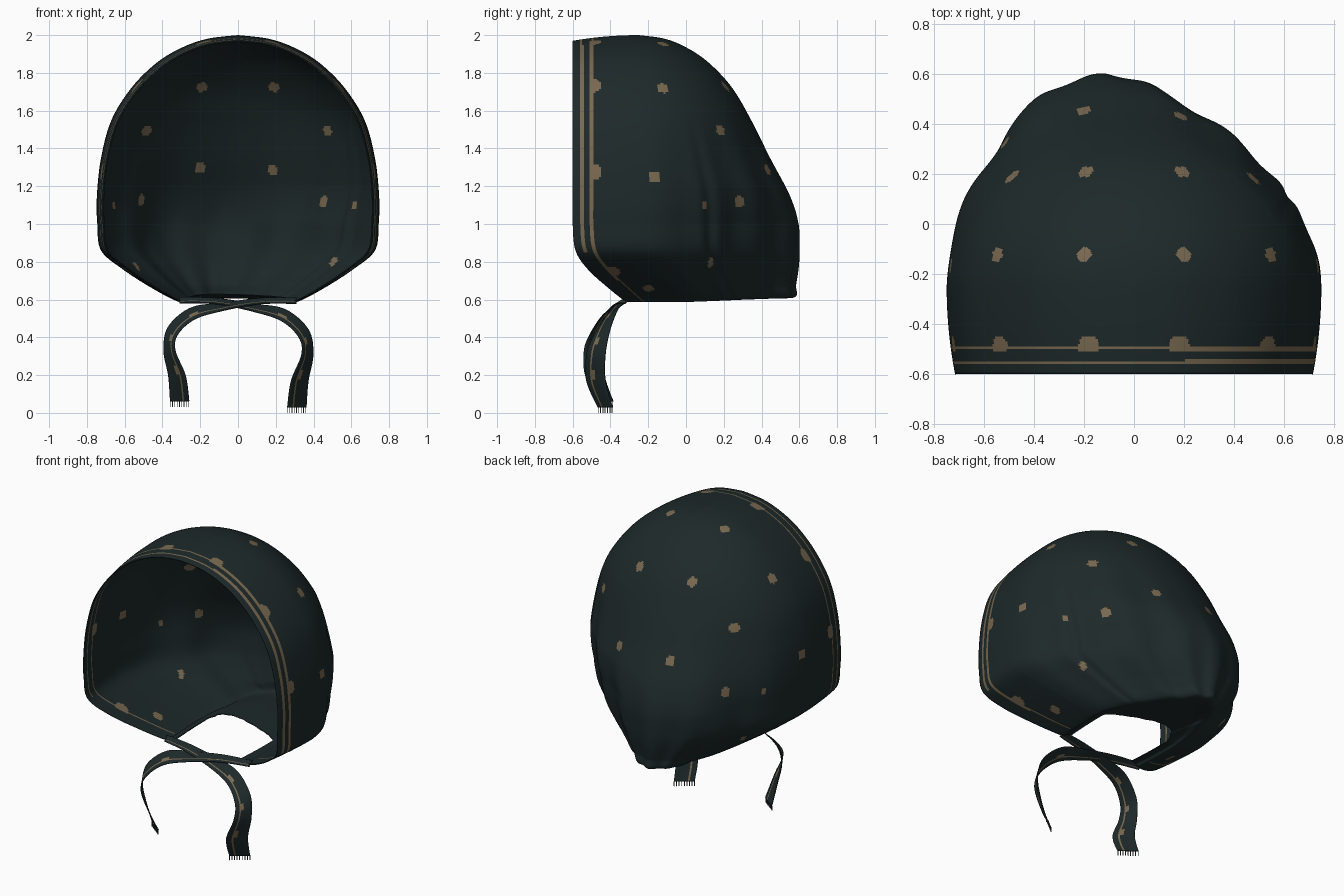
import bpy, bmesh, math
from mathutils import Vector
from mathutils.kdtree import KDTree

cube = bpy.data.objects.get("Cube")
if cube:
    bpy.data.objects.remove(cube)


def material(name, rgb):
    m = bpy.data.materials.new(name)
    m.use_nodes = True
    m.diffuse_color = (*rgb, 1)
    bsdf = m.node_tree.nodes["Principled BSDF"]
    bsdf.inputs["Base Color"].default_value = (*rgb, 1)
    bsdf.inputs["Roughness"].default_value = 0.9
    return m


CLOTH = material("dark green cloth", (0.0125, 0.022, 0.0225))
GOLD = material("dull gold print", (0.19, 0.14, 0.08))
THREAD = material("grey thread", (0.05, 0.055, 0.055))


def spline(keys, s):
    """Smooth curve through keys, s from 0 to 1."""
    f = s * (len(keys) - 1)
    i = min(int(f), len(keys) - 2)
    t = f - i
    a, b, c, d = (keys[max(0, min(len(keys) - 1, i + k))] for k in (-1, 0, 1, 2))
    return [q + 0.5 * t * (r - p + t * (2 * p - 5 * q + 4 * r - w + t * (3 * (q - r) + w - p)))
            for p, q, r, w in zip(a, b, c, d)]


def finish(bm, name, mats, thickness=0):
    mesh = bpy.data.meshes.new(name)
    bm.to_mesh(mesh)
    bm.free()
    for m in mats:
        mesh.materials.append(m)
    obj = bpy.data.objects.new(name, mesh)
    bpy.context.collection.objects.link(obj)
    if thickness:
        for p in mesh.polygons:
            p.use_smooth = True
        mod = obj.modifiers.new("cloth thickness", "SOLIDIFY")
        mod.thickness = thickness


def grid_faces(bm, grid, is_gold):
    for r in range(len(grid) - 1):
        for c in range(len(grid[0]) - 1):
            f = bm.faces.new((grid[r][c], grid[r][c + 1], grid[r + 1][c + 1], grid[r + 1][c]))
            f.material_index = int(is_gold(r, c, f.calc_center_median()))


# Hood levels: height, front edge, start of rounded back, half width, back edge.
# The first levels are the hem, turned inward round the neck hole.
LEVELS = [
    (0.605, -0.30, 0.0, 0.25, 0.13), (0.60, -0.31, 0.0, 0.285, 0.36),
    (0.59, -0.32, 0.0, 0.32, 0.565), (0.66, -0.41, -0.06, 0.455, 0.58),
    (0.76, -0.52, -0.15, 0.61, 0.595), (0.86, -0.585, -0.23, 0.725, 0.60),
    (1.0, -0.6, -0.25, 0.745, 0.595), (1.15, -0.6, -0.25, 0.747, 0.55),
    (1.35, -0.6, -0.25, 0.725, 0.445), (1.55, -0.6, -0.25, 0.67, 0.345),
    (1.72, -0.6, -0.25, 0.565, 0.245), (1.85, -0.6, -0.25, 0.435, 0.125),
    (1.93, -0.6, -0.25, 0.305, 0.01), (1.98, -0.6, -0.25, 0.165, -0.11),
    (2.0, -0.6, -0.25, 0.0, -0.25)]
ROWS, ARM, BACK = 220, 35, 170
COLS = 2 * ARM + BACK
HEM = ROWS * 2 // 14


def hood_point(s, col):
    z, front, mid, width, back = spline(LEVELS, s)
    low = max(0.0, min(1.0, (1.6 - z) / 0.6))
    crown = max(0.0, (z - 1.2) / 0.8) ** 2
    edge = min(col, COLS - col)
    if edge < ARM:  # side panels running to the face opening
        t = 1 - edge / ARM
        side = 1 if col < ARM else -1
        return Vector((side * width * (1 - (0.045 + 0.03 * crown) * t * t),
                       mid + (front - mid) * t, z - 0.03 * t * t * crown))
    a = math.pi * (col - ARM) / BACK  # rounded back with soft folds
    sn = math.sin(a)
    left, right = max(0.0, math.sin(2 * a)), max(0.0, -math.sin(2 * a))
    gather = max(0.0, min(1.0, (1.1 - z) / 0.4))
    tuck = max(0.0, min(1.0, (1.2 - z) / 0.5))
    k = 1 + 0.018 * low * (left * math.sin(15 * a + 0.3) + right * math.sin(9 * a + 2 * z))
    k += 0.012 * gather * sn * sn * math.sin(20 * a)
    k -= 0.05 * low * math.sin(2 * a) ** 2  # flatter flanks
    k -= tuck * (0.09 * left + 0.03 * right)  # tucked lower corners
    k -= 0.03 * low * math.exp(-((a - 0.5) / 0.05) ** 2)  # pleat
    return Vector((width * k * math.cos(a) - 0.11 * low * sn * sn,
                   mid + (back - mid) * sn * min(k, 1.01), z + 0.02 * sn * gather))


bm = bmesh.new()
grid = [[bm.verts.new(hood_point(r / ROWS, c)) for c in range(COLS + 1)] for r in range(ROWS + 1)]

# Printed dots, snapped onto the cloth
tree = KDTree(len(bm.verts))
for i, v in enumerate(bm.verts):
    tree.insert(v.co, i)
tree.balance()
DOTS = [(0.2, 0.24, 1.75), (0.2, 0.46, 1.3), (0.52, 0.22, 1.51), (0.48, 0.3, 1.12),
        (0.58, -0.11, 1.74), (0.2, -0.12, 1.95), (0.74, -0.16, 1.25),
        (0.46, -0.2, 0.65)]
SMALL_DOTS = [(0.65, 0.13, 1.1), (0.55, 0.18, 0.78), (0.55, 0.18, 0.75)]
BORDER_DOTS = [(0.53, -0.49, 1.72), (0.18, -0.49, 1.95), (0.73, -0.49, 1.27),
               (0.57, -0.39, 0.76)]


def both_sides(points):
    return [tree.find((sx * x, y, z))[0].copy() for x, y, z in points for sx in (1, -1)]


def near(p, spots, radius):
    return any((p - d).length < radius for d in spots)


dots, small_dots, border_dots = map(both_sides, (DOTS, SMALL_DOTS, BORDER_DOTS))


def hood_print(r, c, p):
    if r < HEM:
        return False
    edge = min(c, COLS - 1 - c)
    if edge in (4, 10):  # two border stripes, wider on the left side
        return p.z > 0.85 or edge == 10
    if edge in (5, 9) and p.x > 0.2 and p.z > 0.7:
        return p.z > 0.85 or edge == 9
    return (near(p, dots, 0.031) or near(p, small_dots, 0.019)
            or edge > 8 and near(p, border_dots, 0.044))


grid_faces(bm, grid, hood_print)
bmesh.ops.remove_doubles(bm, verts=bm.verts[:], dist=0.0004)
bmesh.ops.recalc_face_normals(bm, faces=bm.faces[:])
finish(bm, "hood", [CLOTH, GOLD], 0.006)

# Chin ties: centre of the ribbon, then half its width as a vector
TIE = [
    (-0.31, -0.31, 0.595, 0.0, 0.015, 0.015), (-0.12, -0.34, 0.59, 0.0, 0.025, 0.015),
    (0.08, -0.365, 0.555, 0.0, 0.035, 0.02), (0.24, -0.40, 0.515, 0.01, 0.04, 0.03),
    (0.345, -0.445, 0.42, 0.025, 0.045, 0.02), (0.365, -0.475, 0.31, 0.03, 0.05, 0.0),
    (0.325, -0.475, 0.17, 0.045, 0.05, 0.0), (0.31, -0.425, 0.03, 0.05, 0.038, 0.0)]
LENGTH, ACROSS = 80, 12

for name, side, lift, shift in (("left", 1, 0.0, 0.0), ("right", -1, 0.03, -0.02)):
    def tie_point(s, w):
        x, y, z, dx, dy, dz = spline(TIE, s)
        return Vector((side * (x + dx * w), y + dy * w + shift * math.sin(math.pi * s),
                       z + dz * w + lift * s))

    def tie_print(r, c, p):
        return c == 3 or r > 25 and c in (4, 5) and r % 16 < 4

    bm = bmesh.new()
    grid = [[bm.verts.new(tie_point(r / LENGTH, 2 * c / ACROSS - 1)) for c in range(ACROSS + 1)]
            for r in range(LENGTH + 1)]
    grid_faces(bm, grid, tie_print)
    finish(bm, name + "_tie", [CLOTH, GOLD], 0.005)

    # Fringe along the cut end
    bm = bmesh.new()
    for i in range(9):
        p = tie_point(1, (i - 4) / 4.1)
        made = bmesh.ops.create_cube(bm, size=1)["verts"]
        bmesh.ops.scale(bm, vec=(0.004, 0.004, 0.03), verts=made)
        bmesh.ops.translate(bm, vec=p - Vector((0, 0, 0.015)), verts=made)
    finish(bm, name + "_tie_fringe", [THREAD])
